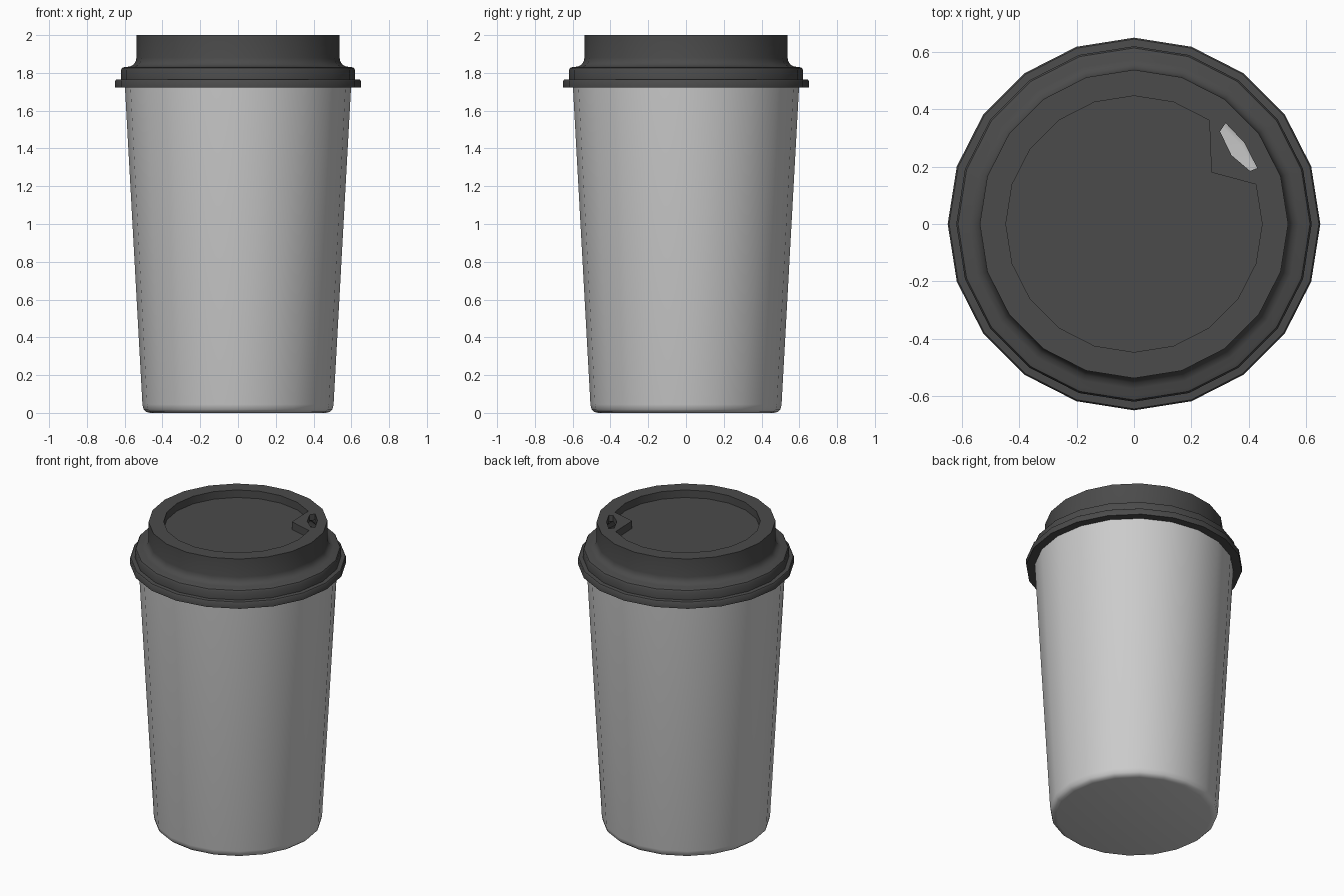
import bpy, bmesh, math

if "Cube" in bpy.data.objects:
    bpy.data.objects.remove(bpy.data.objects["Cube"])

N = 20  # sides


def ring(bm, r, z):
    return [bm.verts.new((r * math.cos(2 * math.pi * i / N),
                          r * math.sin(2 * math.pi * i / N), z)) for i in range(N)]


def bridge(bm, a, b, skip=()):
    n = len(a)
    for i in range(n):
        if i not in skip:
            j = (i + 1) % n
            bm.faces.new((a[i], a[j], b[j], b[i]))


def lathe(bm, profile):
    rings = [ring(bm, r, z) for r, z in profile]
    for a, b in zip(rings, rings[1:]):
        bridge(bm, a, b)
    return rings


def finish(bm, name, color=None):
    mesh = bpy.data.meshes.new(name)
    bm.to_mesh(mesh)
    bm.free()
    obj = bpy.data.objects.new(name, mesh)
    bpy.context.collection.objects.link(obj)
    if color:
        mat = bpy.data.materials.new(name + "_colour")
        mat.diffuse_color = color
        mat.use_nodes = True
        mat.node_tree.nodes["Principled BSDF"].inputs["Base Color"].default_value = mat.diffuse_color
        mesh.materials.append(mat)
    bpy.ops.object.select_all(action='DESELECT')
    obj.select_set(True)
    bpy.context.view_layer.objects.active = obj
    bpy.ops.object.shade_smooth_by_angle(angle=math.radians(40))
    return obj


# Tapered cup with a rounded base, open under the lid
bm = bmesh.new()
rings = lathe(bm, [(0.465, 0.0), (0.485, 0.005), (0.5, 0.018), (0.506, 0.045), (0.6, 1.75)])
bm.faces.new(rings[0][::-1])
finish(bm, "cup")

# Lid: flange, step, flared neck and raised rim
bm = bmesh.new()
rings = lathe(bm, [(0.598, 1.722), (0.65, 1.722), (0.65, 1.758), (0.645, 1.764),
                   (0.62, 1.766), (0.62, 1.815), (0.614, 1.826), (0.6, 1.831),
                   (0.575, 1.833), (0.555, 1.842), (0.542, 1.86), (0.538, 1.88), (0.538, 2.0)])
outer = rings[-1]

# Recessed centre, with one corner pushed in to make the drinking tab
inner, floor = ring(bm, 0.447, 2.0), ring(bm, 0.447, 1.95)
for loop in (inner, floor):
    loop[2].co.x, loop[2].co.y = 0.27, 0.18
bridge(bm, outer, inner, skip=(1, 2))
bridge(bm, inner, floor)
bm.faces.new(floor)

# Tab top surrounding the sip hole, and the hole's short walls
border = outer[1:4] + inner[3:0:-1]
hole_xy = [(0.43, 0.195), (0.385, 0.283), (0.32, 0.352),
           (0.30, 0.323), (0.34, 0.24), (0.405, 0.185)]
hole_top = [bm.verts.new((x, y, 2.0)) for x, y in hole_xy]
hole_low = [bm.verts.new((x, y, 1.96)) for x, y in hole_xy]
bridge(bm, border, hole_top)
bridge(bm, hole_top, hole_low)
finish(bm, "lid", (0.07, 0.07, 0.07, 1))
